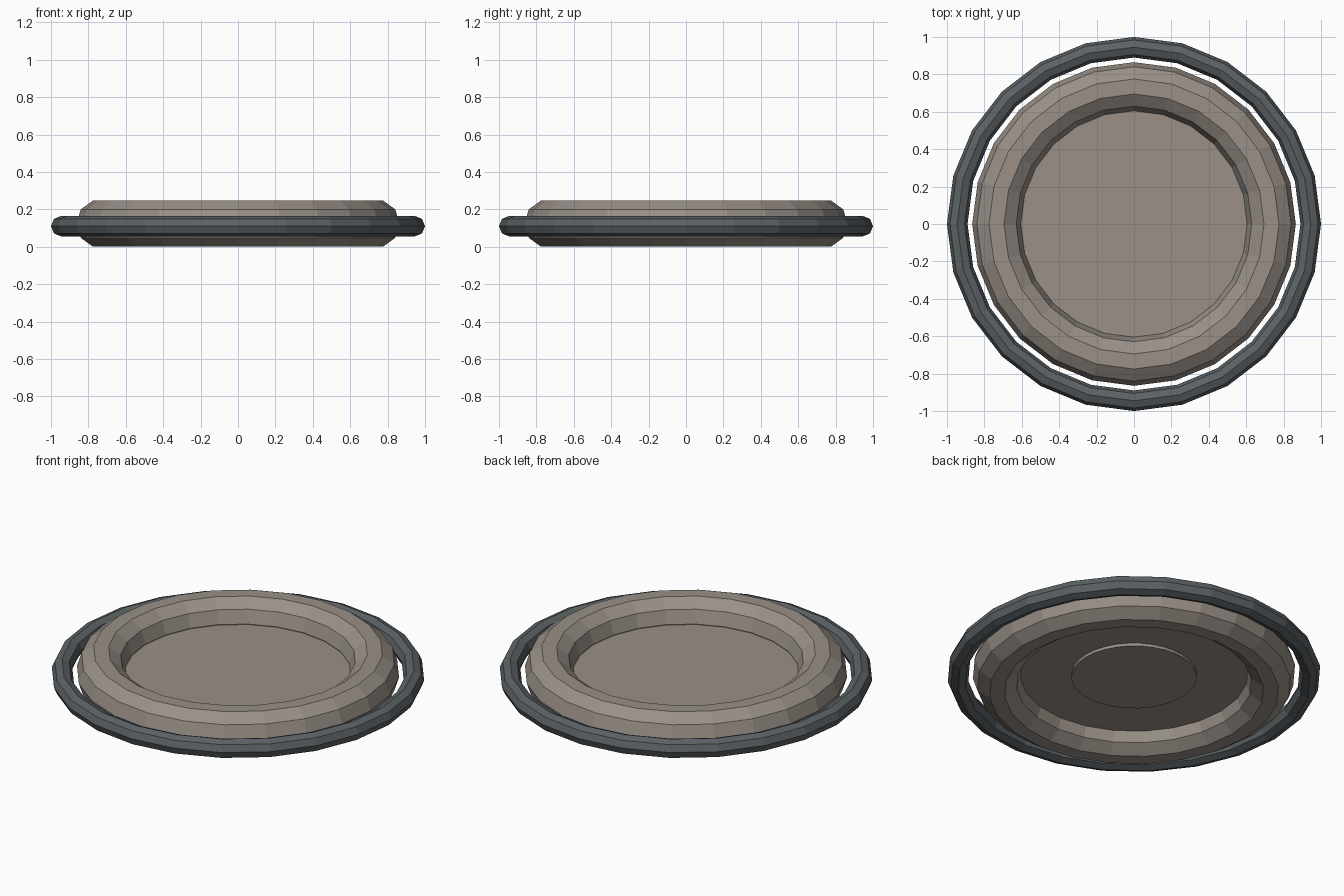
import bpy
import math

if "Cube" in bpy.data.objects:
    bpy.data.objects.remove(bpy.data.objects["Cube"], do_unlink=True)


def make_material(name, rgb):
    mat = bpy.data.materials.new(name)
    mat.use_nodes = True
    mat.diffuse_color = (*rgb, 1)
    mat.node_tree.nodes["Principled BSDF"].inputs["Base Color"].default_value = (*rgb, 1)
    return mat


stone = make_material("warm grey", (0.32, 0.28, 0.245))
iron = make_material("dark slate", (0.105, 0.12, 0.13))


def finish(name, mat):
    obj = bpy.context.object
    obj.name = name
    obj.data.materials.append(mat)
    return obj


def ring(name, mat, major, minor, sides, z):
    bpy.ops.mesh.primitive_torus_add(
        major_radius=major, minor_radius=minor,
        major_segments=24, minor_segments=sides, location=(0, 0, z))
    return finish(name, mat)


def disc(name, mat, radius, bottom, top, sides):
    bpy.ops.mesh.primitive_cylinder_add(
        radius=radius, depth=top - bottom, vertices=sides,
        location=(0, 0, (bottom + top) / 2))
    return finish(name, mat)


# Thick rounded rim of the body
rim_radius = 0.13
rim_height = rim_radius * math.sin(math.radians(72))
ring("body_rim", stone, 0.735, rim_radius, 10, rim_height)

# Thin outer hoop, sitting slightly lower than the rim
ring("outer_hoop", iron, 0.945, 0.055, 8, 0.11)

# Floor closing the rim, with a shallow round boss underneath
disc("floor_plate", stone, 0.63, 0.107, 0.12, 24)
disc("bottom_boss", stone, 0.335, 0.09, 0.11, 32)
